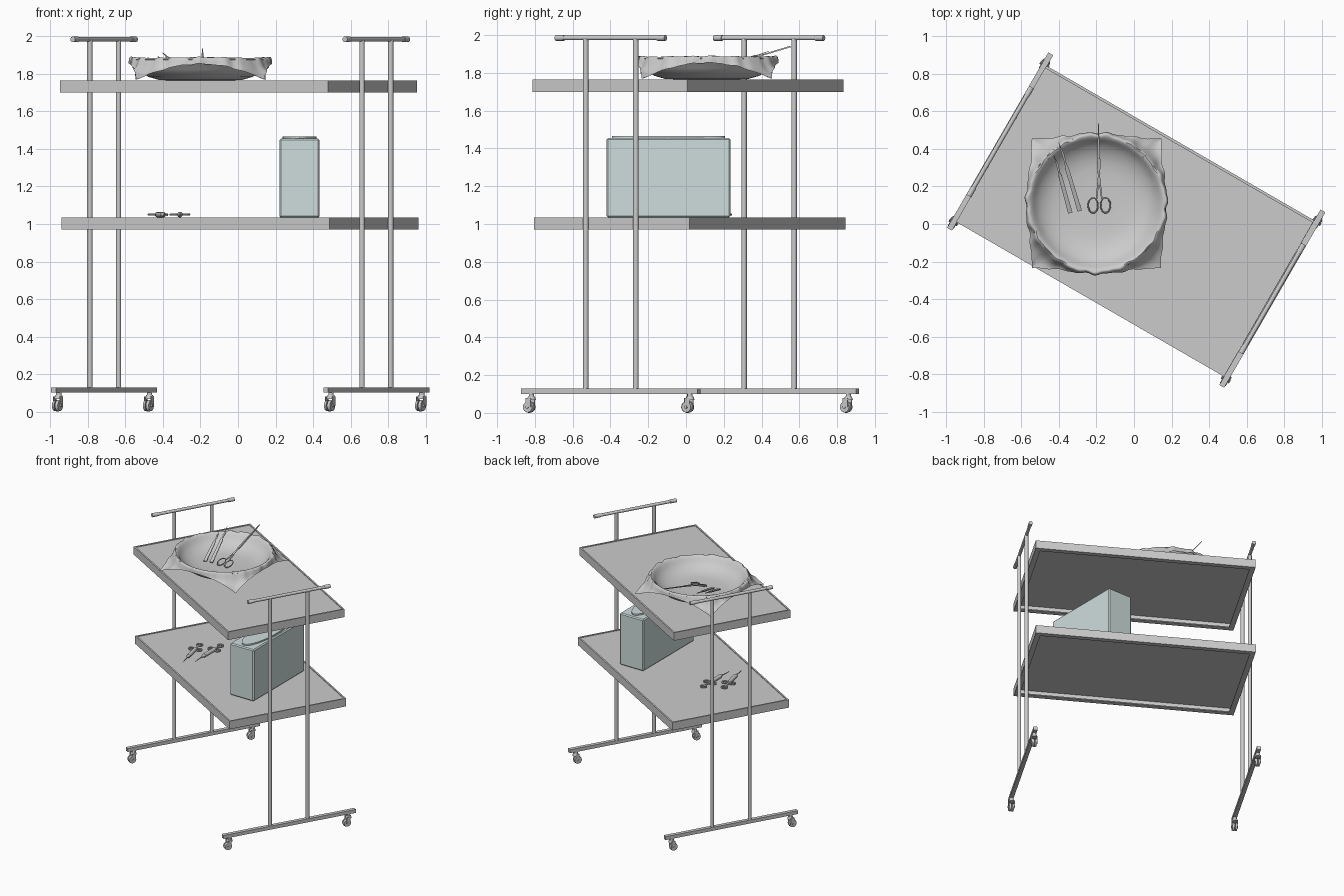
import bpy, bmesh, math
from mathutils import Matrix, Vector

if "Cube" in bpy.data.objects:
    bpy.data.objects.remove(bpy.data.objects["Cube"])

CART = Matrix.Rotation(math.radians(-30), 4, 'Z')   # the trolley stands turned 30 degrees
I = Matrix.Identity(4)

def finish(name, bm, M=I):
    bmesh.ops.recalc_face_normals(bm, faces=bm.faces)
    me = bpy.data.meshes.new(name)
    bm.to_mesh(me)
    bm.free()
    me.transform(M)
    ob = bpy.data.objects.new(name, me)
    bpy.context.collection.objects.link(ob)
    return ob

def add_box(bm, c, s):
    bmesh.ops.create_cube(bm, size=1, matrix=Matrix.Translation(c) @ Matrix.Diagonal((*s, 1)))

def add_rod(bm, p, q, r, r2=None, n=16):
    p, q = Vector(p), Vector(q)
    d = q - p
    m = Matrix.Translation((p + q) / 2) @ d.to_track_quat('Z', 'Y').to_matrix().to_4x4()
    bmesh.ops.create_cone(bm, cap_ends=True, segments=n, radius1=r,
                          radius2=r if r2 is None else r2, depth=d.length, matrix=m)

def add_ring(bm, c, rx, ry, r, n=24, k=8):
    vs = [[bm.verts.new((c[0] + (rx + r * math.cos(b)) * math.cos(a),
                         c[1] + (ry + r * math.cos(b)) * math.sin(a), c[2] + r * math.sin(b)))
           for b in [math.tau * j / k for j in range(k)]] for a in [math.tau * i / n for i in range(n)]]
    for i in range(n):
        for j in range(k):
            i2, j2 = (i + 1) % n, (j + 1) % k
            bm.faces.new((vs[i][j], vs[i2][j], vs[i2][j2], vs[i][j2]))

def add_plate(bm, pts, z, h):
    lo = [bm.verts.new((x, y, z - h / 2)) for x, y in pts]
    hi = [bm.verts.new((x, y, z + h / 2)) for x, y in pts]
    bm.faces.new(lo)
    bm.faces.new(hi)
    for i in range(len(pts)):
        j = (i + 1) % len(pts)
        bm.faces.new((lo[i], lo[j], hi[j], hi[i]))

def aim(p, q):
    """Frame at p with +Y pointing at q and Z upwards."""
    y = (Vector(q) - Vector(p)).normalized()
    x = y.cross(Vector((0, 0, 1))).normalized()
    m = Matrix((x, y, x.cross(y))).transposed().to_4x4()
    return Matrix.Translation(p) @ m

def polar(name, point, rings, n, centre):
    """Round surface: point(ring, angle) gives radius and height."""
    bm = bmesh.new()
    g = [[None] * n for _ in range(rings)]
    for i in range(rings):
        for k in range(n):
            a = math.tau * k / n
            r, z = point(i, a)
            g[i][k] = bm.verts.new((r * math.cos(a), r * math.sin(a), z))
    for i in range(rings - 1):
        for k in range(n):
            l = (k + 1) % n
            bm.faces.new((g[i][k], g[i][l], g[i + 1][l], g[i + 1][k]))
    bm.faces.new(g[0])
    return finish(name, bm, Matrix.Translation(centre))

# Shelves: thin panel, side walls and a turned-in lip underneath
for name, cx, cy, top in (("upper_shelf", .003, .010, 1.765), ("lower_shelf", .010, .020, 1.035)):
    bm = bmesh.new()
    hx, hy, h, w = .825, .475, .065, .012
    add_box(bm, (0, 0, -.01), (2 * hx - w, 2 * hy - w, .01))
    for s in (-1, 1):
        add_box(bm, (s * (hx - w / 2), 0, -h / 2), (w, 2 * hy, h))
        add_box(bm, (0, s * (hy - w / 2), -h / 2), (2 * hx - 2 * w, w, h))
        add_box(bm, (s * (hx - .025), 0, -h + .004), (.03, 2 * hy - 2 * w, .008))
        add_box(bm, (0, s * (hy - .025), -h + .004), (2 * hx - .08, .03, .008))
    finish(name, bm, Matrix.Translation((cx, cy, top)) @ CART)

# End frames: foot bar, two posts, handle bar with end caps, casters
for side, s in (("left", -1), ("right", 1)):
    M = CART @ Matrix.Translation((s * .838, .024, 0))
    bm = bmesh.new()
    add_box(bm, (0, 0, .115), (.03, 1.08, .028))
    for t in (-1, 1):
        add_rod(bm, (0, t * .153, .12), (0, t * .153, 1.98), .0145)
    finish(side + "_frame", bm, M)
    bm = bmesh.new()
    add_rod(bm, (0, -.325, 1.985), (0, .325, 1.985), .012)
    for t in (-1, 1):
        add_rod(bm, (0, t * .285, 1.985), (0, t * .335, 1.985), .015)
    finish(side + "_handle", bm, M)
    for t, end in ((-1, "front"), (1, "back")):
        bm = bmesh.new()
        y = t * .485
        add_rod(bm, (0, y, .085), (0, y, .105), .014)
        add_rod(bm, (0, y, .068), (0, y, .088), .024, .018)
        for u in (-1, 1):
            add_rod(bm, (u * .003, y - .014, .031), (u * .018, y - .014, .031), .031, .028, 24)
            add_plate(bm, [(u * .019, y - .022), (u * .023, y - .022), (u * .023, y + .008),
                           (u * .019, y + .008)], .055, .05)
        add_rod(bm, (-.026, y - .014, .031), (.026, y - .014, .031), .008)
        finish(f"{side}_{end}_caster", bm, M)

# Bowl
BC = (-.2, .11, 0)
outer = [(.17, 1.766), (.22, 1.768), (.28, 1.785), (.33, 1.825), (.355, 1.865), (.37, 1.876),
         (.366, 1.881), (.348, 1.874), (.32, 1.835), (.27, 1.80), (.2, 1.778), (.02, 1.773)]
polar("bowl", lambda i, a: outer[i], len(outer), 64, BC)

# Square cloth lining the bowl, its corners falling to the shelf
inner = [(.02, 1.779), (.1, 1.780), (.18, 1.783), (.23, 1.791), (.27, 1.806), (.30, 1.825),
         (.325, 1.848), (.338, 1.870), (.352, 1.884)]
OUT = 9

def drape(i, a):
    wave = math.sin(19 * a) * .6 + math.sin(31 * a + 1) * .4
    if i < len(inner):
        r, z = inner[i]
        f = (i / len(inner)) ** 4
        return r + .004 * f * wave, z + .003 * f * wave
    u = (i - len(inner) + 1) / OUT
    t = (1 / max(abs(math.cos(a)), abs(math.sin(a))) - 1) / .4142
    er, ez = .378 + .110 * t ** 1.3, 1.853 - .084 * t
    p = ((.352, 1.884), (.378, 1.902), (.376, ez + .012), (er, ez))
    b = ((1 - u) ** 3, 3 * u * (1 - u) ** 2, 3 * u * u * (1 - u), u ** 3)
    r = sum(w * q[0] for w, q in zip(b, p))
    z = sum(w * q[1] for w, q in zip(b, p))
    f = 1 - t
    return r + .007 * wave * (.35 + .65 * f), z + .004 * wave * f

polar("bowl_cloth", drape, len(inner) + OUT, 160, BC)

# Scissors leaning on the bowl rim
bm = bmesh.new()
for s in (-1, 1):
    add_ring(bm, (s * .033, .01, 0), .026, .042, .004)
    pts = [(s * .018, .045), (s * .010, .045), (-s * .004, .17), (-s * .009, .23),
           (-s * .001, .485), (s * .003, .24), (s * .006, .17)]
    add_plate(bm, pts, s * .002, .004)
add_rod(bm, (0, .19, -.006), (0, .19, .006), .007)
finish("scissors", bm, aim((-.185, .09, 1.80), (-.19, .545, 1.937)))

# Two tapered hand instruments
for i, (p, q) in enumerate((((-.34, .06, 1.79), (-.425, .37, 1.895)),
                            ((-.29, .07, 1.79), (-.40, .44, 1.915)))):
    L = (Vector(q) - Vector(p)).length
    bm = bmesh.new()
    add_plate(bm, [(-.012, 0), (.012, 0), (.010, L * .6), (.004, L * .7), (-.004, L * .7),
                   (-.010, L * .6)], 0, .008)
    add_plate(bm, [(-.005, L * .68), (.005, L * .68), (.007, L * .82), (-.004, L)], 0, .003)
    finish(f"scalpel_{i + 1}", bm, aim(p, q))

# Carton on the lower shelf, with a thin raised opening on top
mat = bpy.data.materials.new("pale_teal")
mat.diffuse_color = (.62, .73, .72, 1)
mat.use_nodes = True
mat.node_tree.nodes["Principled BSDF"].inputs["Base Color"].default_value = mat.diffuse_color
bm = bmesh.new()
add_box(bm, (.328, -.093, 1.2445), (.215, .655, .421))
bmesh.ops.bevel(bm, geom=[e for e in bm.edges], offset=.008, segments=1, affect='EDGES')
carton = finish("carton", bm)
bm = bmesh.new()
oval = [(.328 + .09 * math.cos(math.tau * k / 32), -.093 + .30 * math.sin(math.tau * k / 32)) for k in range(32)]
add_plate(bm, oval, 1.460, .012)
flap = finish("carton_opening", bm)
for ob in (carton, flap):
    ob.data.materials.append(mat)

# Two syringes with finger rings lying on the lower shelf
for i, (p, q) in enumerate((((-.375, -.18, 1.05), (-.45, .165, 1.05)),
                            ((-.31, -.11, 1.05), (-.31, .245, 1.05)))):
    bm = bmesh.new()
    add_rod(bm, (0, 0, -.006), (0, .09, 0), .0015, .003, 8)
    add_rod(bm, (0, .085, 0), (0, .115, 0), .005, .013)
    add_rod(bm, (0, .115, 0), (0, .25, 0), .015)
    add_rod(bm, (0, .25, 0), (0, .33, 0), .006)
    for s in (-1, 1):
        add_ring(bm, (s * .032, .245, 0), .018, .02, .006)
    add_ring(bm, (0, .328, 0), .022, .02, .006)
    finish(f"syringe_{i + 1}", bm, aim(p, q))

bpy.ops.object.select_all(action='SELECT')
bpy.context.view_layer.objects.active = carton
bpy.ops.object.shade_smooth_by_angle(angle=math.radians(35))
